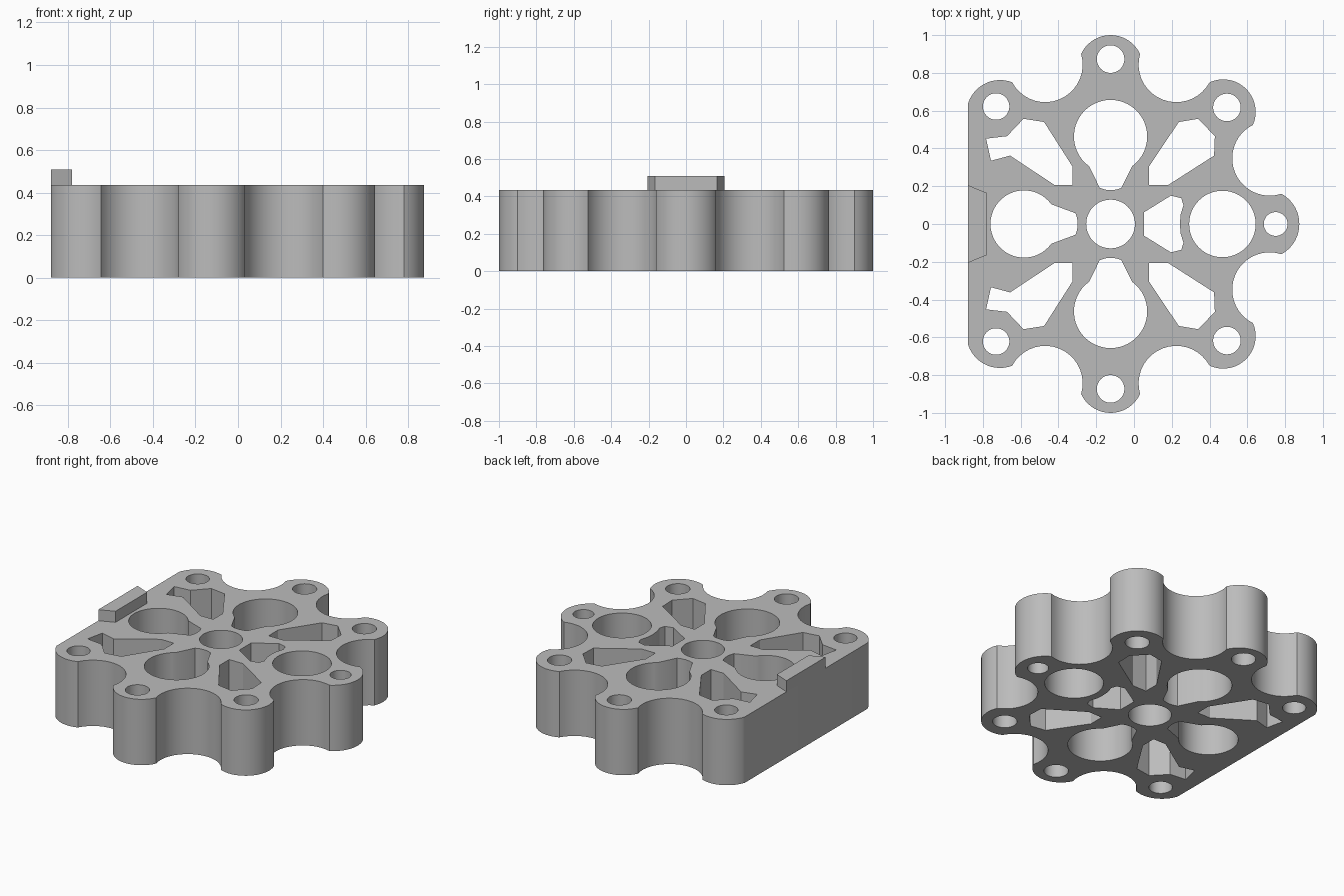
import bpy, bmesh
from math import sin, cos, pi, atan2, radians
from mathutils import Vector

cube = bpy.data.objects.get("Cube")
if cube:
    bpy.data.objects.remove(cube)

H, TAB_TOP, HUB_X = 0.435, 0.508, -0.124

metal = bpy.data.materials.new("plain grey")
metal.use_nodes = True
GREY = (0.5, 0.5, 0.5, 1)
metal.diffuse_color = GREY
metal.node_tree.nodes["Principled BSDF"].inputs["Base Color"].default_value = GREY


def circle(x, y, r, n=48):
    return [(x + r * cos(2 * pi * i / n), y + r * sin(2 * pi * i / n)) for i in range(n)]


def arc(a, b, c, n=18):
    """Points on the arc a-b-c, leaving out c."""
    (ax, ay), (bx, by), (cx, cy) = a, b, c
    d = 2 * (ax * (by - cy) + bx * (cy - ay) + cx * (ay - by))
    sa, sb, sc = ax * ax + ay * ay, bx * bx + by * by, cx * cx + cy * cy
    ux = (sa * (by - cy) + sb * (cy - ay) + sc * (ay - by)) / d
    uy = (sa * (cx - bx) + sb * (ax - cx) + sc * (bx - ax)) / d
    r = Vector((ax - ux, ay - uy)).length
    t0, t1, t2 = (atan2(y - uy, x - ux) for x, y in (a, b, c))
    sweep, mid = (t2 - t0) % (2 * pi), (t1 - t0) % (2 * pi)
    if mid > sweep:
        sweep -= 2 * pi
    return [(ux + r * cos(t0 + sweep * i / n), uy + r * sin(t0 + sweep * i / n)) for i in range(n)]


def flip(loop):
    return [(x, -y) for x, y in loop]


def mirrored(half):
    """Close a half outline across the x axis."""
    return half + [(x, -y) for x, y in reversed(half) if y > 1e-4]


def keyhole(x, y, r, turn):
    """Round hole with a tapering neck that points along turn."""
    a = radians(36)
    n = 40
    pts = [(r * cos(a + (2 * pi - 2 * a) * i / n), r * sin(a + (2 * pi - 2 * a) * i / n))
           for i in range(n + 1)]
    pts += [(0.272, -0.057), (0.281, -0.03), (0.284, 0), (0.281, 0.03), (0.272, 0.057)]
    c, s = cos(turn), sin(turn)
    return [(x + c * u - s * v, y + s * u + c * v) for u, v in pts]


def plate(name, loops, z0, z1):
    """Fill nested outlines and thicken them from z0 to z1."""
    bm = bmesh.new()
    for loop in loops:
        vs = [bm.verts.new((x, y, z0)) for x, y in loop]
        for i, v in enumerate(vs):
            bm.edges.new((vs[i - 1], v))
    bmesh.ops.triangle_fill(bm, use_beauty=True, edges=bm.edges[:], normal=(0, 0, 1))
    for f in bm.faces:
        f.normal_update()
        if f.normal.z < 0:
            f.normal_flip()
    me = bpy.data.meshes.new(name)
    bm.to_mesh(me)
    bm.free()
    me.materials.append(metal)
    ob = bpy.data.objects.new(name, me)
    bpy.context.collection.objects.link(ob)
    bpy.ops.object.select_all(action='DESELECT')
    ob.select_set(True)
    bpy.context.view_layer.objects.active = ob
    mod = ob.modifiers.new("thickness", 'SOLIDIFY')
    mod.thickness = z1 - z0
    mod.offset = 1
    bpy.ops.object.modifier_apply(modifier=mod.name)
    # settle the body exactly between z0 and z1
    low = min(v.co.z for v in ob.data.vertices)
    for v in ob.data.vertices:
        v.co.z += z0 - low
    bpy.ops.object.shade_smooth_by_angle(angle=radians(30))
    return ob


# scalloped outline: lobes alternate with round bites
key = [(-0.878, 0.64), (-0.785, 0.745), (-0.645, 0.75),
       (-0.467, 0.645), (-0.28, 0.9),
       (HUB_X, 1.0), (0.032, 0.9),
       (0.217, 0.645), (0.4, 0.75),
       (0.594, 0.715), (0.63, 0.525),
       (0.52, 0.355), (0.78, 0.16),
       (0.851, 0.091), (0.875, 0)]
half = []
for i in range(0, len(key) - 1, 2):
    half += arc(*key[i:i + 3])
outline = mirrored(half + [key[-1]])

# diagonal pockets
left_pocket = [(-0.326, 0.206), (-0.326, 0.305), (-0.476, 0.54), (-0.585, 0.557), (-0.672, 0.465),
               (-0.783, 0.452), (-0.757, 0.335), (-0.656, 0.362), (-0.42, 0.206)]
right_pocket = [(0.08, 0.206), (0.08, 0.305), (0.237, 0.54), (0.34, 0.557), (0.428, 0.465),
                (0.424, 0.362), (0.18, 0.206)]
arrow_pocket = mirrored([(0.053, 0.0), (0.053, 0.062), (0.195, 0.15), (0.25, 0.137),
                         (0.262, 0.1), (0.247, 0.05), (0.243, 0)])

holes = [circle(HUB_X, 0, 0.129), circle(0.468, 0, 0.176), circle(0.75, 0, 0.063),
         keyhole(-0.582, 0, 0.178, 0), arrow_pocket]
side_holes = [circle(-0.73, 0.622, 0.07), circle(HUB_X, 0.873, 0.073), circle(0.492, 0.617, 0.073),
              keyhole(HUB_X, 0.463, 0.194, -pi / 2), left_pocket, right_pocket]
for loop in side_holes:
    holes += [loop, flip(loop)]

plate("body_plate", [outline] + holes, 0, H)

# raised key on the flat edge
plate("edge_tab", [[(-0.878, -0.205), (-0.78, -0.165), (-0.78, 0.165), (-0.878, 0.205)]], H, TAB_TOP)
